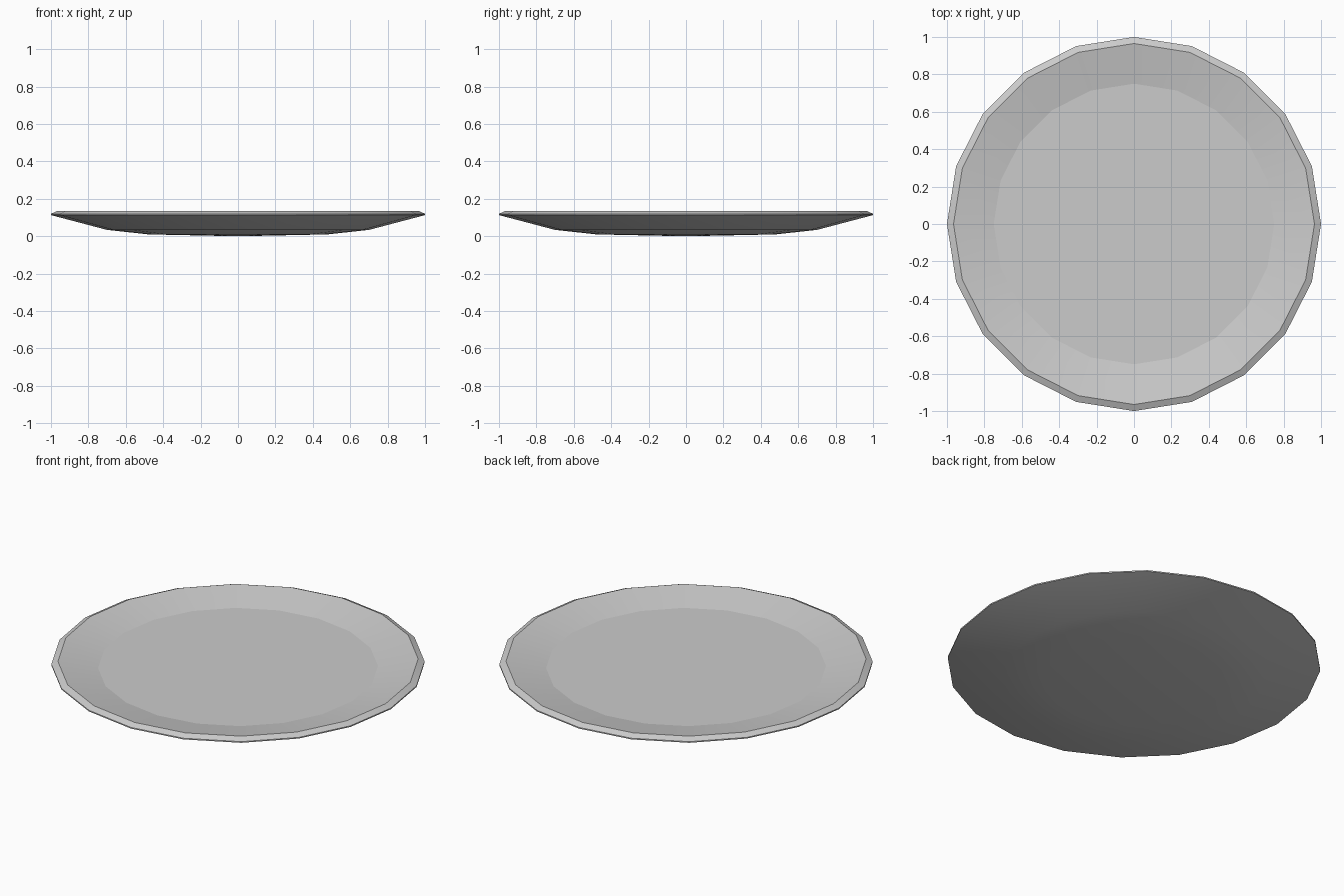
import bpy, bmesh, math

if "Cube" in bpy.data.objects:
    bpy.data.objects.remove(bpy.data.objects["Cube"])

SIDES = 20
# Half-section from underside centre to floor centre: (radius, height)
PROFILE = [(0.0, 0.0), (0.48, 0.01), (0.70, 0.034), (1.0, 0.113),
           (1.0, 0.12), (0.965, 0.136), (0.75, 0.095), (0.0, 0.095)]

# Plate: profile spun around z
bm = bmesh.new()
verts = [bm.verts.new((r, 0, z)) for r, z in PROFILE]
edges = [bm.edges.new(pair) for pair in zip(verts, verts[1:])]
bmesh.ops.spin(bm, geom=verts + edges, cent=(0, 0, 0), axis=(0, 0, 1),
               angle=math.tau, steps=SIDES, use_duplicate=False)
bmesh.ops.remove_doubles(bm, verts=bm.verts[:], dist=0.0005)
bmesh.ops.recalc_face_normals(bm, faces=bm.faces[:])

mesh = bpy.data.meshes.new("plate")
bm.to_mesh(mesh)
bm.free()
plate = bpy.data.objects.new("plate", mesh)
bpy.context.collection.objects.link(plate)

# Smooth walls and underside, crisp rim and floor edge
bpy.context.view_layer.objects.active = plate
plate.select_set(True)
bpy.ops.object.shade_smooth_by_angle(angle=math.radians(9))
for poly in mesh.polygons:
    poly.use_smooth = True
